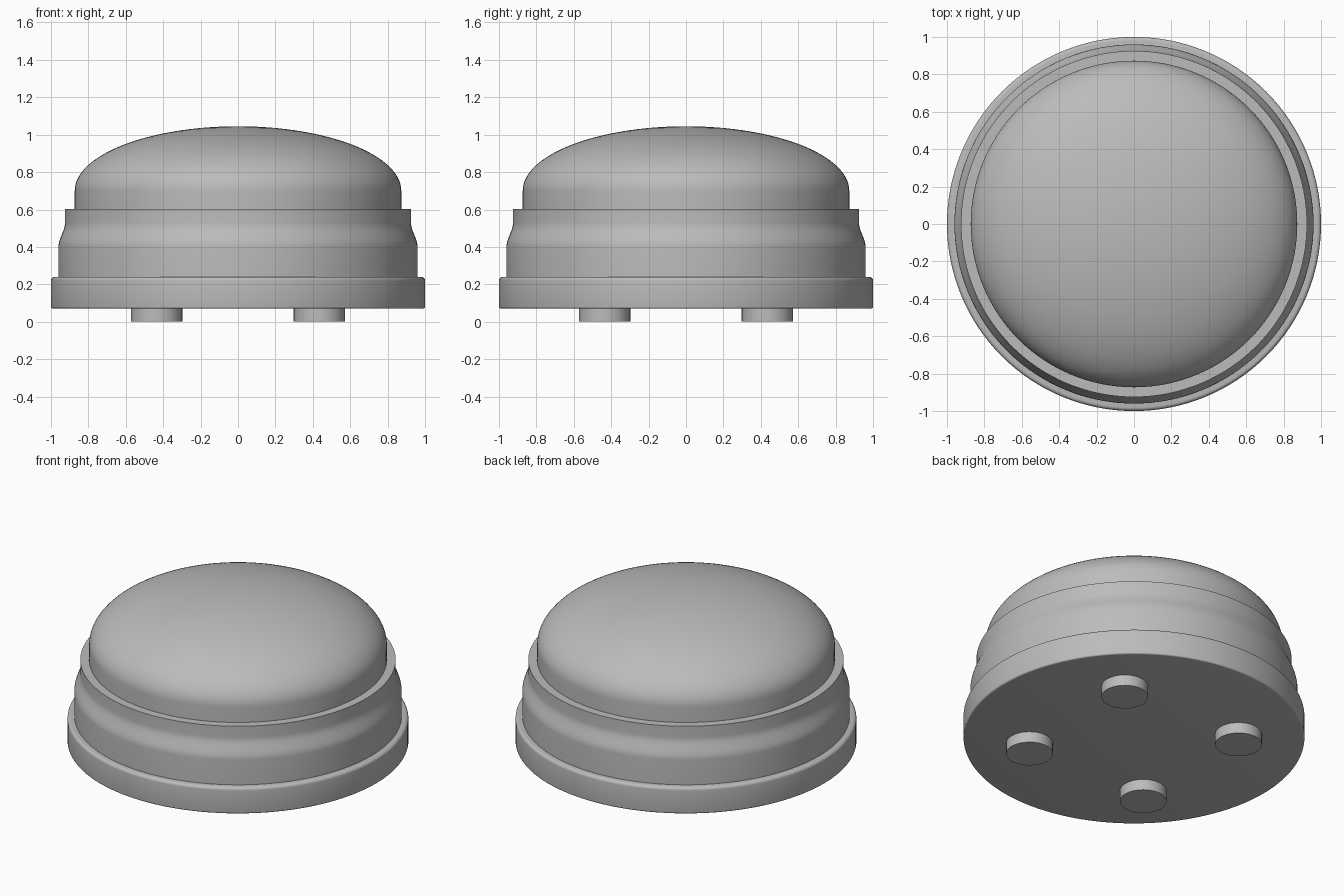
import bpy
import math

if "Cube" in bpy.data.objects:
    bpy.data.objects.remove(bpy.data.objects["Cube"])

grey = bpy.data.materials.new("neutral grey")
grey.use_nodes = True
colour = (0.5, 0.5, 0.5, 1)
grey.diffuse_color = colour
grey.node_tree.nodes["Principled BSDF"].inputs["Base Color"].default_value = colour


def finish(obj, name):
    obj.name = name
    obj.data.materials.append(grey)
    bpy.ops.object.select_all(action="DESELECT")
    obj.select_set(True)
    bpy.context.view_layer.objects.active = obj
    bpy.ops.object.shade_smooth_by_angle(angle=math.radians(35))


def lathe(name, profile, sides=128):
    """Spin an (radius, height) profile, listed bottom to top, into a closed solid."""
    verts, rings, faces = [], [], []
    for r, z in profile:
        count = sides if r > 0 else 1
        rings.append([len(verts) + i for i in range(count)])
        for i in range(count):
            a = 2 * math.pi * i / sides
            verts.append((r * math.cos(a), r * math.sin(a), z))
    for low, high in zip(rings, rings[1:]):
        for i in range(sides):
            j = (i + 1) % sides
            if len(high) == 1:
                faces.append((low[i], low[j], high[0]))
            else:
                faces.append((low[i], low[j], high[j], high[i]))
    faces.append(rings[0][::-1])
    if len(rings[-1]) > 1:
        faces.append(rings[-1])
    mesh = bpy.data.meshes.new(name)
    mesh.from_pydata(verts, [], faces)
    obj = bpy.data.objects.new(name, mesh)
    bpy.context.collection.objects.link(obj)
    finish(obj, name)


def arc(r, z, rx, rz, start, end, steps):
    angles = [math.radians(start + (end - start) * i / steps) for i in range(steps + 1)]
    return [(r + rx * math.cos(a), z + rz * math.sin(a)) for a in angles]


# Base plate with rounded rims
lathe("base_plate", arc(0.99, 0.08, 0.01, 0.01, -90, 0, 4)
      + arc(0.98, 0.22, 0.02, 0.02, 0, 90, 6))

# Collar: straight skirt easing in to a narrower neck
flare = []
for i in range(13):
    t = i / 12
    flare.append((0.96 - 0.035 * t * t * (3 - 2 * t), 0.40 + 0.13 * t))
lathe("collar", [(0.96, 0.23)] + flare + [(0.925, 0.603)])

# Domed cap: short straight wall under a half ellipse
dome = arc(0, 0.70, 0.873, 0.345, 0, 90, 32)
lathe("dome_cap", [(0.873, 0.59)] + dome[:-1] + [(0, 1.045)])

# Four round feet
for side, x in (("left", 0.435), ("right", -0.435)):
    for end, y in (("front", -0.435), ("back", 0.435)):
        bpy.ops.mesh.primitive_cylinder_add(vertices=48, radius=0.137, depth=0.085,
                                            location=(x, y, 0.0425))
        finish(bpy.context.object, f"{end}_{side}_foot")
